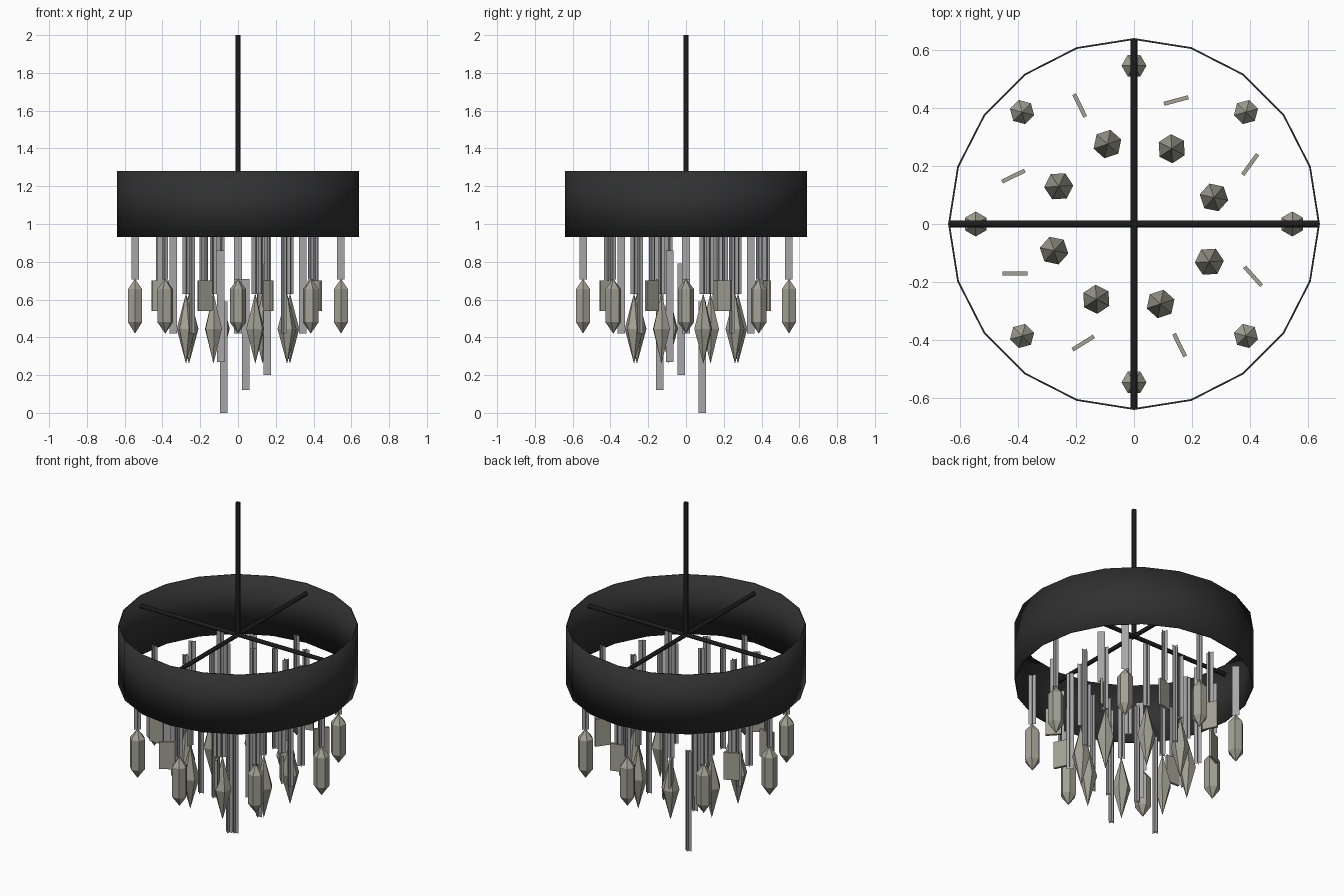
import bpy, bmesh
from math import sin, cos, pi, radians
from mathutils import Vector

if "Cube" in bpy.data.objects:
    bpy.data.objects.remove(bpy.data.objects["Cube"])


def material(name, rgb):
    m = bpy.data.materials.new(name)
    m.diffuse_color = (*rgb, 1)
    m.use_nodes = True
    m.node_tree.nodes["Principled BSDF"].inputs["Base Color"].default_value = m.diffuse_color
    return m


SHADE = material("shade_black", (0.03, 0.03, 0.03))
METAL = material("metal_black", (0.012, 0.012, 0.012))
CRYSTAL = material("smoky_crystal", (0.36, 0.36, 0.30))
STRIP = material("strip_grey", (0.38, 0.38, 0.38))
TOP = 1.01  # height where every hanging strip starts


def finish(name, bm, mat):
    me = bpy.data.meshes.new(name)
    bm.to_mesh(me)
    bm.free()
    me.materials.append(mat)
    ob = bpy.data.objects.new(name, me)
    bpy.context.collection.objects.link(ob)
    return ob


def rod(name, a, b, r):
    a, b = Vector(a), Vector(b)
    bpy.ops.mesh.primitive_cylinder_add(vertices=8, radius=r, depth=(b - a).length,
                                        location=(a + b) / 2)
    ob = bpy.context.object
    ob.name = name
    ob.rotation_euler = (b - a).to_track_quat('Z', 'Y').to_euler()
    ob.data.materials.append(METAL)
    bpy.ops.object.shade_smooth_by_angle(angle=radians(50))


def strip(name, x, y, z0, z1, rot, w=0.02):
    # two crossed flat ribbons
    bm = bmesh.new()
    for a in (rot, rot + pi / 2):
        dx, dy = w * cos(a), w * sin(a)
        bm.faces.new([bm.verts.new(p) for p in (
            (x - dx, y - dy, z0), (x + dx, y + dy, z0),
            (x + dx, y + dy, z1), (x - dx, y - dy, z1))])
    finish(name, bm, STRIP)


def gem(name, x, y, profile, rot):
    # six-sided crystal: profile lists (radius, z) from bottom tip to top tip
    bm = bmesh.new()
    rings = []
    for r, z in profile:
        n = 6 if r else 1
        rings.append([bm.verts.new((x + r * cos(rot + i * pi / 3),
                                    y + r * sin(rot + i * pi / 3), z)) for i in range(n)])
    for lo, hi in zip(rings, rings[1:]):
        for i in range(6):
            j = (i + 1) % 6
            if len(lo) == 1:
                bm.faces.new((lo[0], hi[j], hi[i]))
            elif len(hi) == 1:
                bm.faces.new((lo[i], lo[j], hi[0]))
            else:
                bm.faces.new((lo[i], lo[j], hi[j], hi[i]))
    finish(name, bm, CRYSTAL)


# Drum shade: open 20-sided band
bpy.ops.mesh.primitive_cylinder_add(vertices=20, radius=0.64, depth=0.35,
                                    end_fill_type='NOTHING', location=(0, 0, 1.105))
drum = bpy.context.object
drum.name = "drum_shade"
drum.data.materials.append(SHADE)
bpy.ops.object.shade_smooth_by_angle(angle=radians(30))
wall = drum.modifiers.new("wall", 'SOLIDIFY')
wall.thickness = 0.006
wall.offset = -1

# Hanging stem and cross arms
rod("stem", (0, 0, 1.22), (0, 0, 2), 0.0125)
rod("cross_arm_x", (-0.638, 0, 1.22), (0.638, 0, 1.22), 0.012)
rod("cross_arm_y", (0, -0.638, 1.22), (0, 0.638, 1.22), 0.012)

# Three rings of eight hanging parts
OUTER = [(0, 0.42), (0.043, 0.48), (0.043, 0.655), (0, 0.71)]
INNER = [(0, 0.26), (0.05, 0.445), (0, 0.635)]
for k in range(8):
    t = k * pi / 4
    x, y = 0.545 * cos(t), 0.545 * sin(t)
    strip(f"outer_strip_{k}", x, y, 0.705, TOP, t)
    gem(f"outer_crystal_{k}", x, y, OUTER, t + pi / 2)
    # plain long ribbons
    strip(f"long_strip_{k}", 0.343 * cos(t), 0.343 * sin(t), 0.42, TOP, t)
    # pointed crystals
    s = t + radians(18.4)
    x, y = 0.29 * cos(s), 0.29 * sin(s)
    strip(f"inner_strip_{k}", x, y, 0.63, TOP, s)
    gem(f"inner_crystal_{k}", x, y, INNER, s + pi / 2)

# Flat plates, each turned a little differently: x, y, angle
PLATES = [(0.145, 0.425, 15), (0.40, 0.205, 54), (0.41, -0.18, -48), (0.157, -0.417, -64),
          (-0.175, -0.41, 32), (-0.41, -0.17, 0), (-0.415, 0.165, 26), (-0.187, 0.408, -64)]
for k, (x, y, a) in enumerate(PLATES):
    bpy.ops.mesh.primitive_cube_add(size=1, location=(x, y, 0.62), rotation=(0, 0, radians(a)))
    ob = bpy.context.object
    ob.name = f"flat_plate_{k}"
    ob.scale = (0.087, 0.014, 0.16)
    ob.data.materials.append(CRYSTAL)
    strip(f"plate_strip_{k}", x, y, 0.70, TOP, radians(a))

# Central cascade of ribbons at stepped heights: x, y, bottom
for k, (x, y, z) in enumerate([(-0.076, 0.085, 0), (0.041, -0.14, 0.12),
                               (0.155, -0.026, 0.20), (-0.092, -0.085, 0.27)]):
    strip(f"centre_strip_{k}", x, y, z, z + 0.59, 0)
